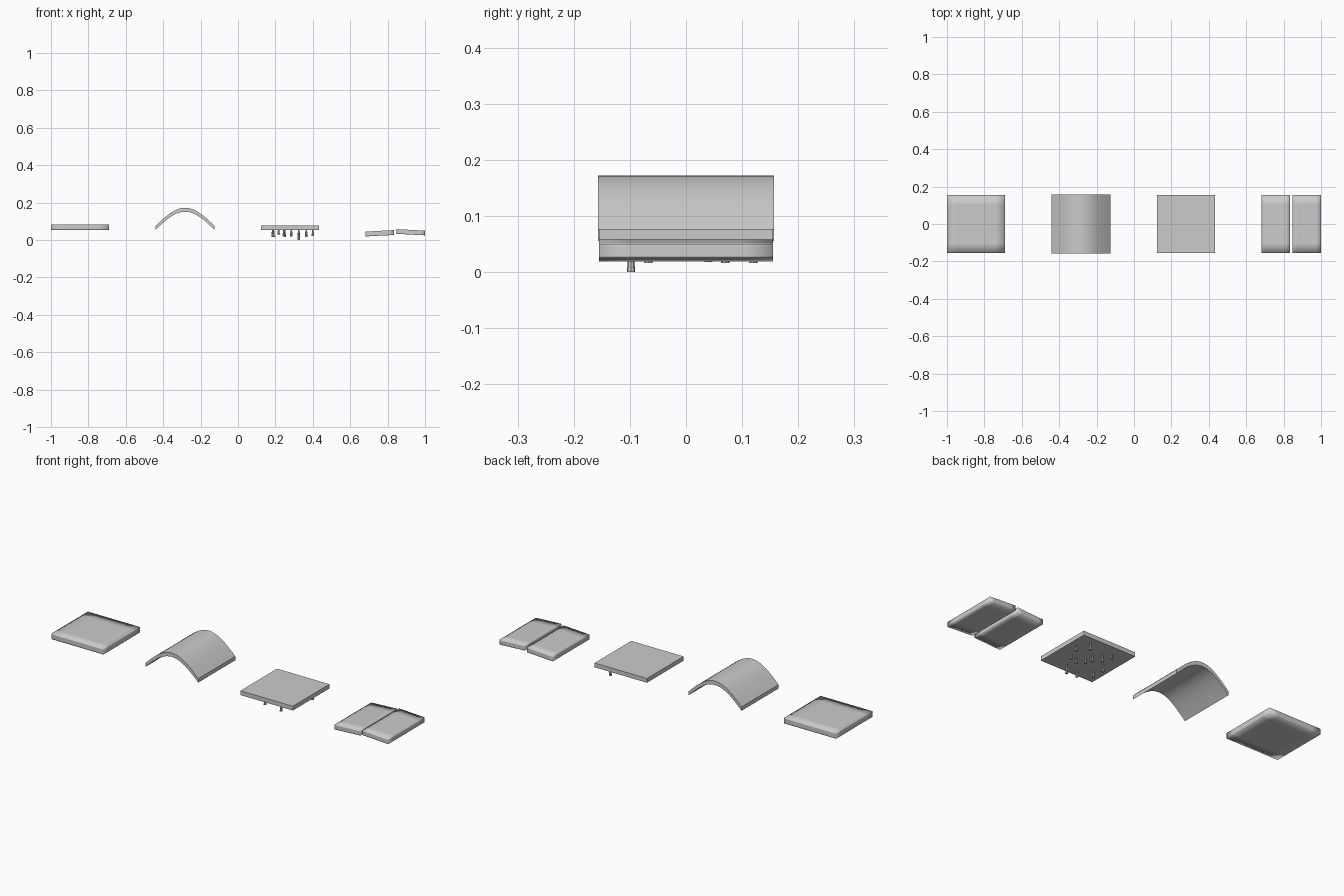
import bpy, bmesh, math

if "Cube" in bpy.data.objects:
    bpy.data.objects.remove(bpy.data.objects["Cube"])


def add_object(name, bm, smooth=None):
    bmesh.ops.recalc_face_normals(bm, faces=bm.faces)
    mesh = bpy.data.meshes.new(name)
    bm.to_mesh(mesh)
    bm.free()
    ob = bpy.data.objects.new(name, mesh)
    bpy.context.collection.objects.link(ob)
    for p in mesh.polygons:
        p.use_smooth = smooth is not None
    if smooth is not None and smooth < 90:
        bpy.context.view_layer.objects.active = ob
        ob.select_set(True)
        bpy.ops.object.shade_smooth_by_angle(angle=math.radians(smooth))
        ob.select_set(False)
    return ob


def slab(name, x0, x1, bottom, top, n=1, smooth=None):
    """Sheet whose bottom/top heights are given at left and right edges."""
    bm = bmesh.new()
    bmesh.ops.create_cube(bm, size=1)
    if n > 1:
        bmesh.ops.subdivide_edges(bm, edges=bm.edges[:], cuts=n - 1,
                                  use_grid_fill=True)
    for v in bm.verts:
        t = v.co.x + 0.5
        lo = bottom[0] + (bottom[1] - bottom[0]) * t
        hi = top[0] + (top[1] - top[0]) * t
        v.co = (x0 + (x1 - x0) * t, v.co.y * 0.31, lo + (hi - lo) * (v.co.z + 0.5))
    return add_object(name, bm, smooth)


# Plain soft-shaded tile
slab("soft_tile", -1.0, -0.69, (0.054, 0.054), (0.083, 0.083), 6, 180)

# Arched tile: bent sheet extruded along y
SEG, HALF, CX = 20, 0.157, -0.283
xs = [-HALF + 2 * HALF * i / SEG for i in range(SEG + 1)]
outer = [(CX + x, 0.076 + 0.096 * math.cos(math.pi / 2 * x / HALF)) for x in xs]
inner = [(CX + x, 0.055 + 0.096 * math.cos(math.pi / 2 * x / HALF)) for x in xs]
bm = bmesh.new()
rows = [[bm.verts.new((x, y, z)) for x, z in line]
        for line, y in ((outer, -0.157), (outer, 0.157), (inner, 0.157), (inner, -0.157))]
for k in range(4):
    a, b = rows[k], rows[(k + 1) % 4]
    for i in range(SEG):
        bm.faces.new((a[i], a[i + 1], b[i + 1], b[i]))
for i in (0, SEG):
    bm.faces.new([r[i] for r in rows])
add_object("arched_tile", bm, 40)

# Flat tile with drips hanging under it
slab("dripping_tile", 0.123, 0.434, (0.054, 0.054), (0.077, 0.077))
drips = [(0.40, 0.06, 0.022), (0.365, 0.12, 0.016), (0.325, -0.098, 0.0),
         (0.325, -0.03, 0.025), (0.285, 0.04, 0.018), (0.285, -0.01, 0.03),
         (0.217, 0.097, 0.03), (0.245, -0.12, 0.022), (0.25, 0.07, 0.016),
         (0.185, -0.003, 0.02), (0.19, -0.067, 0.016), (0.365, -0.02, 0.03)]
bm = bmesh.new()
for x, y, tip in drips:
    depth = 0.056 - tip
    ret = bmesh.ops.create_cone(bm, cap_ends=True, segments=8, radius1=0.0075,
                                radius2=0.003, depth=depth)
    bmesh.ops.translate(bm, verts=ret["verts"], vec=(x, y, tip + depth / 2))
add_object("drips", bm, 40)

# Broken tile: two halves with a gap, tilted apart
slab("split_tile_left", 0.682, 0.835, (0.019, 0.027), (0.045, 0.053), 6, 180)
slab("split_tile_right", 0.848, 1.0, (0.033, 0.025), (0.058, 0.050), 6, 180)
